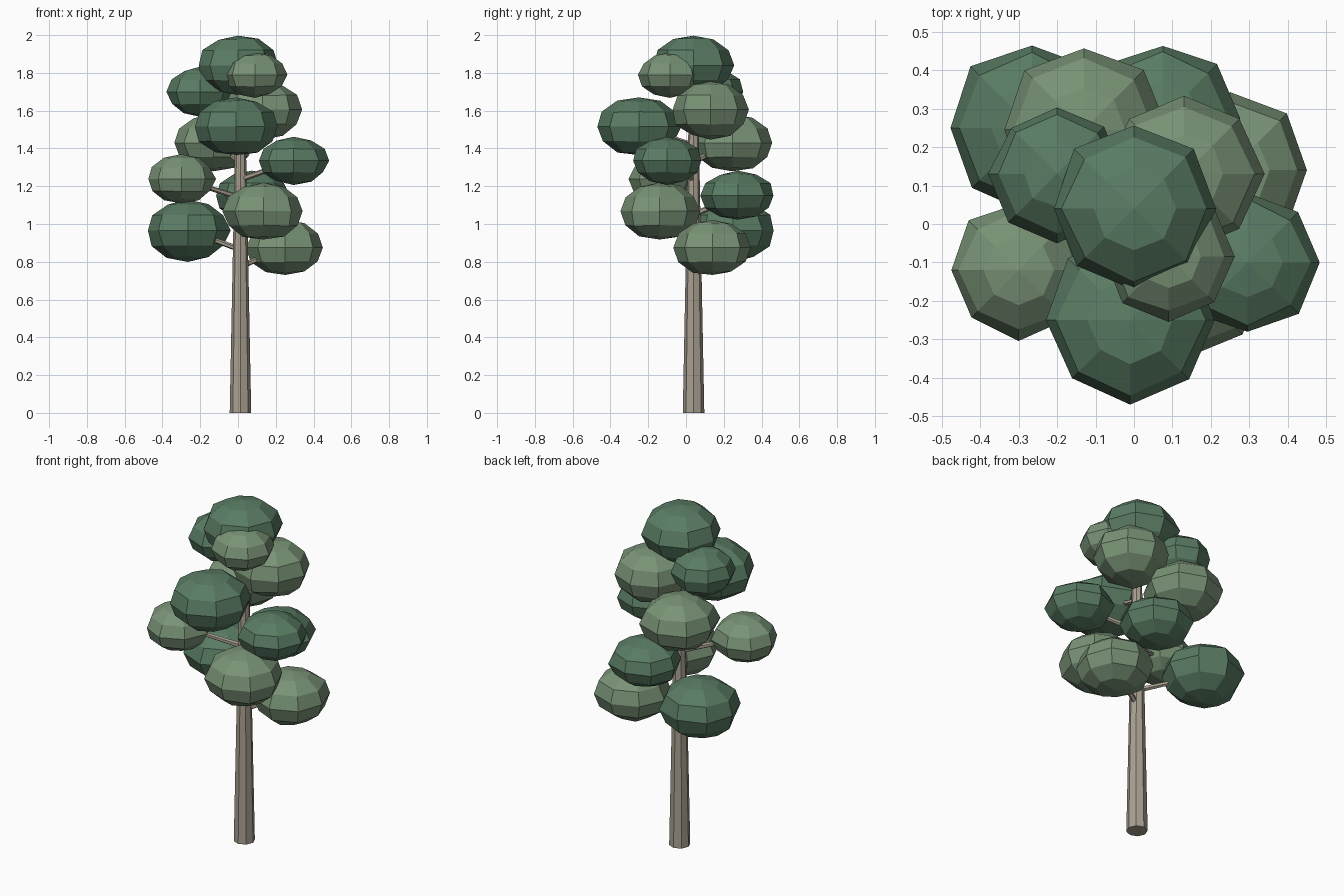
import bpy, bmesh, random
from mathutils import Vector, Matrix

if "Cube" in bpy.data.objects:
    bpy.data.objects.remove(bpy.data.objects["Cube"])

random.seed(4)

def material(name, rgb):
    m = bpy.data.materials.new(name)
    m.diffuse_color = (*rgb, 1)
    m.use_nodes = True
    m.node_tree.nodes["Principled BSDF"].inputs["Base Color"].default_value = m.diffuse_color
    return m

BARK = material("bark", (0.40, 0.35, 0.28))
DARK = material("dark_leaves", (0.10, 0.20, 0.125))
LIGHT = material("light_leaves", (0.19, 0.29, 0.18))

def finish(name, bm, mat):
    me = bpy.data.meshes.new(name)
    bm.to_mesh(me)
    bm.free()
    me.materials.append(mat)
    ob = bpy.data.objects.new(name, me)
    bpy.context.collection.objects.link(ob)
    return ob

def limb(name, a, b, r1, r2, sides):
    """Tapered stick from a to b."""
    a, b = Vector(a), Vector(b)
    d = b - a
    rot = d.to_track_quat('Z', 'Y').to_matrix().to_4x4()
    bm = bmesh.new()
    bmesh.ops.create_cone(bm, cap_ends=True, segments=sides, radius1=r1,
                          radius2=r2, depth=d.length,
                          matrix=Matrix.Translation((a + b) / 2) @ rot)
    return finish(name, bm, BARK)

def clump(name, c, r, h, mat):
    """Flattened, slightly irregular low-poly ball of leaves."""
    bm = bmesh.new()
    bmesh.ops.create_uvsphere(bm, u_segments=8, v_segments=6, radius=1)
    for v in bm.verts:
        k = random.uniform(0.96, 1.03)
        v.co = Vector(c) + Vector((v.co.x * r, v.co.y * r, v.co.z * h)) * k
    return finish(name, bm, mat)

# trunk
TX, TY = 0.013, 0.04
limb("trunk", (TX, TY, 0), (TX, TY, 1.78), 0.057, 0.022, 8)

# leaf clumps: centre, radius, half height, from bottom to top
clumps = [
    ((0.25, 0.14, 0.875), 0.205, 0.15, LIGHT),
    ((-0.265, 0.25, 0.965), 0.22, 0.163, DARK),
    ((0.135, -0.14, 1.068), 0.215, 0.153, LIGHT),
    ((0.075, 0.275, 1.15), 0.195, 0.13, DARK),
    ((-0.30, -0.12, 1.238), 0.18, 0.128, LIGHT),
    ((0.295, -0.10, 1.335), 0.185, 0.125, DARK),
    ((-0.13, 0.245, 1.43), 0.215, 0.152, LIGHT),
    ((-0.01, -0.25, 1.515), 0.222, 0.155, DARK),
    ((0.13, 0.13, 1.605), 0.208, 0.155, LIGHT),
    ((-0.20, 0.13, 1.70), 0.175, 0.13, DARK),
    ((0.09, -0.085, 1.79), 0.167, 0.12, LIGHT),
    ((0.0, 0.04, 1.84), 0.215, 0.16, DARK),
]
for i, (c, r, h, mat) in enumerate(clumps, 1):
    clump(f"leaf_clump_{i}", c, r, h, mat)
    # branch rising from the trunk into the clump (the top one sits on the trunk)
    if i < len(clumps):
        limb(f"branch_{i}", (TX, TY, c[2] - 0.10), c, 0.016, 0.010, 6)
